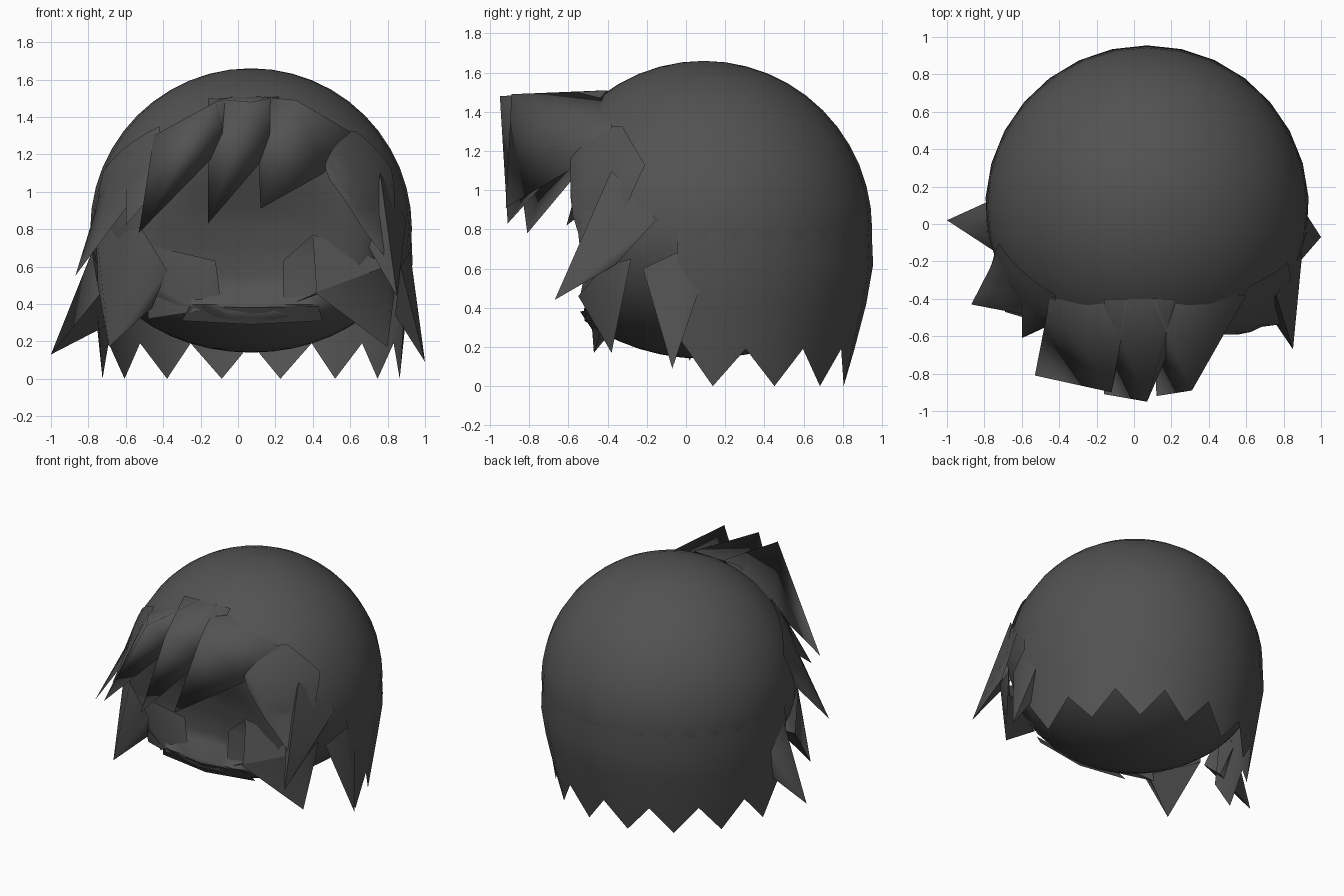
import bpy, bmesh, math
from mathutils import Vector

if "Cube" in bpy.data.objects:
    bpy.data.objects.remove(bpy.data.objects["Cube"])

CX, CY, CZ, R = 0.07, 0.09, 0.8, 0.86
C = Vector((CX, CY, CZ))

mat = bpy.data.materials.new("dark grey hair")
mat.diffuse_color = (0.085, 0.085, 0.085, 1)
mat.use_nodes = True
mat.node_tree.nodes["Principled BSDF"].inputs["Base Color"].default_value = mat.diffuse_color


def finish(name, bm, angle=50):
    bmesh.ops.recalc_face_normals(bm, faces=bm.faces)
    me = bpy.data.meshes.new(name)
    bm.to_mesh(me)
    bm.free()
    me.materials.append(mat)
    ob = bpy.data.objects.new(name, me)
    bpy.context.collection.objects.link(ob)
    bpy.ops.object.select_all(action='DESELECT')
    ob.select_set(True)
    bpy.context.view_layer.objects.active = ob
    bpy.ops.object.shade_smooth_by_angle(angle=math.radians(angle))
    return ob


# Hair cap: sphere with flattened underside and recessed face opening
bm = bmesh.new()
bmesh.ops.create_uvsphere(bm, u_segments=32, v_segments=24, radius=R)
for v in bm.verts:
    x, y, z = v.co
    if z < 0:
        z *= 0.66 / R
    zz = z + CZ
    if y < -0.3:
        if zz < 1.2:
            limit = -0.46 - 0.12 * max(0, (zz - 0.65) / 0.55)
            limit += 0.06 * max(0, 1 - abs(x) / 0.5) * (0.42 < zz < 1.0)
            if zz < 0.42:
                limit = -0.52
            y = max(y, limit - CY)
        else:
            y = max(y, -0.62 - CY)
    v.co = (x + CX, y + CY, zz)
finish("hair_cap", bm, 70)

# Back skirt: overlapping band ending in a zigzag of points
bm = bmesh.new()
rows = []
N = 16
for i in range(N + 1):
    a = math.radians(-9 + 198 * i / N)
    tip = i % 2
    t = math.sin(a)
    prof = [(0.855, 0.85), (0.865, 0.62), (0.84 - 0.01 * t, 0.42),
            (0.80 - 0.07 * t, 0.0) if tip else (0.80 - 0.03 * t, 0.19)]
    if i in (0, N):
        prof[3] = (0.82, 0.25)
    rows.append([bm.verts.new((CX + r * math.cos(a), CY + r * math.sin(a), z))
                 for r, z in prof])
for p, q in zip(rows, rows[1:]):
    for k in range(3):
        bm.faces.new((p[k], q[k], q[k + 1], p[k + 1]))
finish("back_hair", bm)


# Fringe blades: wedge from the forehead with a front edge from peak to point
def blade(name, a, b, peak, tip, left, right):
    bm = bmesh.new()
    A, B, P, T, L, Rr = [bm.verts.new(p) for p in (a, b, peak, tip, left, right)]
    for f in ((A, B, P), (A, P, T), (A, T, L), (P, B, Rr), (P, Rr, T), (L, T, Rr)):
        bm.faces.new(f)
    finish(name, bm, 120)


blade("fringe_left", (-0.45, -0.40, 1.30), (-0.03, -0.40, 1.51), (-0.12, -0.90, 1.48),
      (-0.53, -0.81, 0.78), (-0.45, -0.50, 1.15), (-0.07, -0.65, 1.25))
blade("fringe_middle", (-0.16, -0.40, 1.50), (0.22, -0.40, 1.51), (0.07, -0.95, 1.48),
      (-0.16, -0.91, 0.83), (-0.12, -0.62, 1.15), (0.20, -0.65, 1.25))
blade("fringe_right", (0.10, -0.40, 1.51), (0.60, -0.38, 1.32), (0.31, -0.89, 1.49),
      (0.12, -0.92, 0.91), (0.14, -0.62, 1.12), (0.46, -0.60, 1.10))


# Locks: pyramids from base points to one point; drape keeps them over the cap
def lock(name, tip, *base, drape=False):
    bm = bmesh.new()
    T = bm.verts.new(tip)
    vs = [bm.verts.new(p) for p in base]
    for i in range(len(vs)):
        bm.faces.new((T, vs[i], vs[i - 1]))
    if drape:
        bm.faces.new(vs)
        bmesh.ops.triangulate(bm, faces=bm.faces)
        bmesh.ops.subdivide_edges(bm, edges=bm.edges, cuts=4, use_grid_fill=True)
        for v in bm.verts:
            d = v.co - C
            if 0 < d.length < 0.87 and v.co.z > 0.75:
                v.co = C + d * (0.87 / d.length)
                v.co.y = max(v.co.y, -0.59)
    finish(name, bm, 75)


# Sweeping locks beside the fringe
lock("right_sweep", (0.83, -0.53, 0.60), (0.40, -0.55, 1.30), (0.62, -0.32, 1.32),
     (0.80, -0.20, 1.12), (0.82, -0.30, 0.90), (0.46, -0.58, 1.05), drape=True)
lock("right_sweep_point", (0.85, -0.67, 0.44), (0.76, -0.38, 1.10),
     (0.90, -0.15, 0.85), (0.85, -0.36, 0.62), (0.70, -0.45, 0.70))
lock("left_sweep", (-0.87, -0.43, 0.55), (-0.42, -0.38, 1.35), (-0.40, -0.52, 1.18),
     (-0.58, -0.45, 0.98), (-0.75, -0.20, 0.85), (-0.70, -0.10, 1.10), drape=True)
lock("left_small_lock", (-0.60, -0.61, 0.82), (-0.42, -0.50, 1.22),
     (-0.36, -0.50, 1.10), (-0.60, -0.40, 0.98), (-0.60, -0.35, 1.1))

# Cheek locks framing the face
lock("left_cheek_lock", (-0.69, -0.47, 0.17), (-0.76, -0.22, 0.81), (-0.52, -0.52, 0.81),
     (-0.38, -0.50, 0.58), (-0.46, -0.40, 0.38), (-0.75, -0.20, 0.50))
lock("left_inner_lock", (-0.22, -0.50, 0.36), (-0.50, -0.48, 0.72), (-0.12, -0.45, 0.63),
     (-0.09, -0.45, 0.40), (-0.48, -0.36, 0.32))
lock("right_cheek_lock", (0.80, -0.38, 0.17), (0.82, -0.42, 0.61), (0.41, -0.55, 0.46),
     (0.60, -0.36, 0.36), (0.80, -0.34, 0.50), (0.86, -0.28, 0.65))
lock("right_inner_lock", (0.82, -0.42, 0.61), (0.40, -0.48, 0.77), (0.24, -0.45, 0.63),
     (0.24, -0.48, 0.38), (0.42, -0.54, 0.46))

# Side locks flaring outwards
lock("left_side_lock", (-1.0, 0.02, 0.13), (-0.78, -0.02, 0.68), (-0.78, 0.12, 0.50),
     (-0.71, 0.05, 0.28), (-0.74, -0.15, 0.45))
lock("right_side_lock", (1.0, -0.07, 0.09), (0.92, -0.05, 0.68), (0.91, 0.07, 0.50),
     (0.84, 0.0, 0.34), (0.87, -0.22, 0.60))

# Lip at the lower edge of the face opening
bm = bmesh.new()
top = [bm.verts.new(p) for p in ((-0.26, -0.50, 0.39), (0.07, -0.54, 0.38), (0.43, -0.50, 0.39))]
low = [bm.verts.new(p) for p in ((-0.30, -0.45, 0.31), (0.07, -0.48, 0.29), (0.45, -0.44, 0.31))]
for i in range(2):
    bm.faces.new((top[i], top[i + 1], low[i + 1], low[i]))
finish("face_opening_lip", bm)
